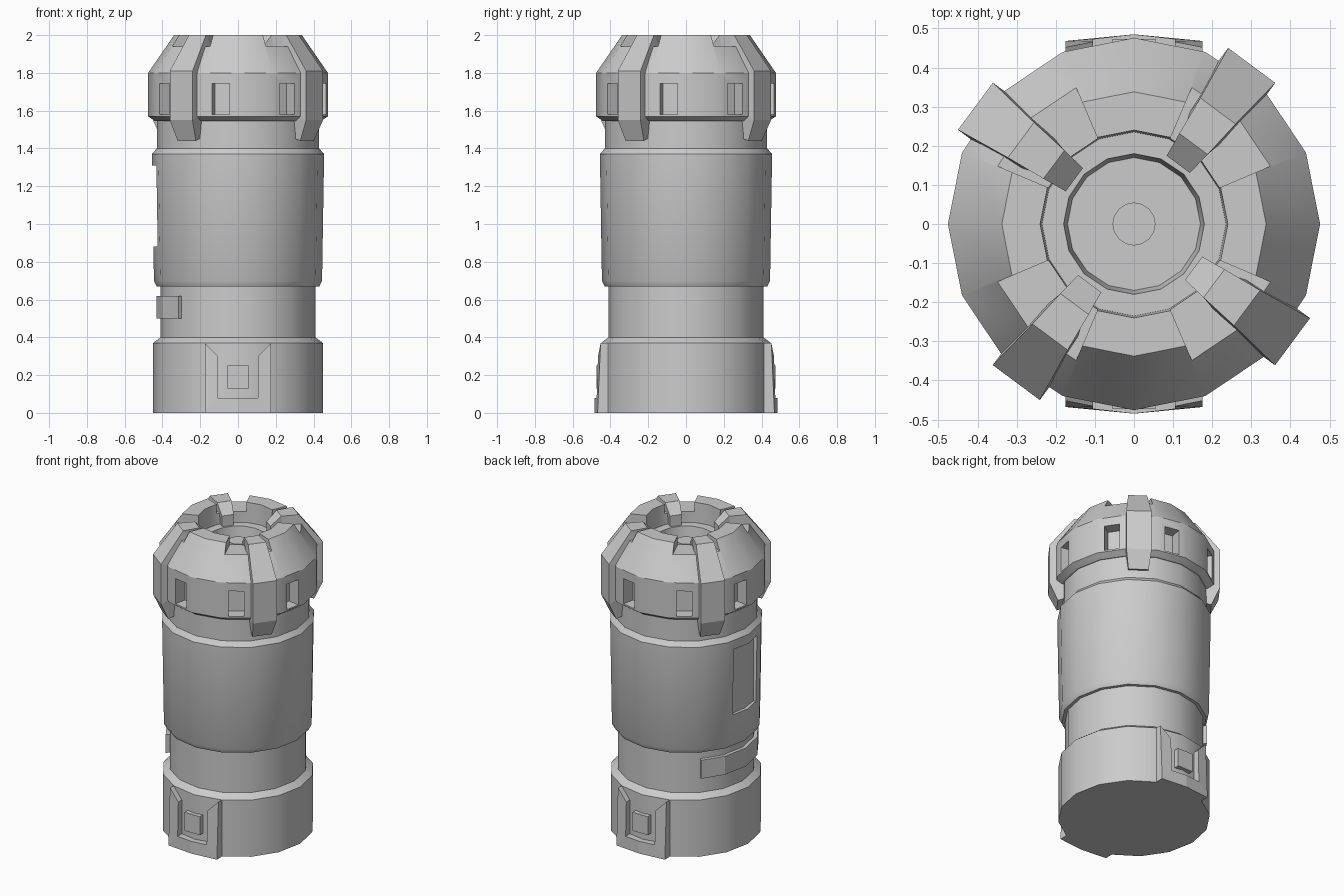
import bpy, bmesh
from math import sin, cos, radians

if "Cube" in bpy.data.objects:
    bpy.data.objects.remove(bpy.data.objects["Cube"])

SIDES = 16


def make(name, verts, faces):
    me = bpy.data.meshes.new(name)
    me.from_pydata(verts, [], faces)
    bm = bmesh.new()
    bm.from_mesh(me)
    bmesh.ops.remove_doubles(bm, verts=bm.verts, dist=1e-5)
    bmesh.ops.dissolve_degenerate(bm, edges=bm.edges, dist=1e-6)
    bmesh.ops.recalc_face_normals(bm, faces=bm.faces)
    bm.to_mesh(me)
    bm.free()
    ob = bpy.data.objects.new(name, me)
    bpy.context.collection.objects.link(ob)
    return ob


def activate(ob):
    bpy.ops.object.select_all(action='DESELECT')
    ob.select_set(True)
    bpy.context.view_layer.objects.active = ob


def smooth(ob):
    activate(ob)
    bpy.ops.object.shade_smooth_by_angle(angle=radians(28))


def cut(ob, cutters):
    for c in cutters:
        c.hide_render = True
        m = ob.modifiers.new("cut", 'BOOLEAN')
        m.operation, m.solver, m.object = 'DIFFERENCE', 'EXACT', c
        activate(ob)
        bpy.ops.object.modifier_apply(modifier=m.name)
        bpy.data.objects.remove(c)


def lathe(name, prof):
    n = len(prof)
    verts = [(r * cos(radians(i * 22.5)), r * sin(radians(i * 22.5)), z)
             for i in range(SIDES) for r, z in prof]
    faces = []
    for i in range(SIDES):
        a, b = i * n, (i + 1) % SIDES * n
        for j in range(n - 1):
            q = [a + j, b + j, b + j + 1, a + j + 1]
            if prof[j][0] == 0:
                q = [a + j, b + j + 1, a + j + 1]
            elif prof[j + 1][0] == 0:
                q = [a + j, b + j, a + j + 1]
            faces.append(q)
    return make(name, verts, faces)


def sweep(name, rings):
    """Closed solid through a list of four-point sections."""
    verts = [v for ring in rings for v in ring]
    faces = [(0, 1, 2, 3), tuple(len(verts) - 4 + k for k in range(4))]
    for i in range(len(rings) - 1):
        for k in range(4):
            a, b = 4 * i + k, 4 * i + (k + 1) % 4
            faces.append((a, b, b + 4, a + 4))
    return make(name, verts, faces)


def sector(name, r0, r1, z0, z1, angles):
    rings = []
    for d in angles:
        c, s = cos(radians(d)), sin(radians(d))
        rings.append([(r * c, r * s, z) for r, z in
                      ((r0, z0), (r1, z0), (r1, z1), (r0, z1))])
    return sweep(name, rings)


def radial_box(name, r0, r1, w, z0, z1, deg):
    c, s = cos(radians(deg)), sin(radians(deg))
    return sweep(name, [[(r * c - t * s, r * s + t * c, z) for t, z in
                         ((-w, z0), (w, z0), (w, z1), (-w, z1))] for r in (r0, r1)])


# Main canister body with recessed side panel
body = lathe("canister_body", [
    (0, 0), (.45, 0), (.45, .37), (.41, .40), (.41, .67), (.43, .67), (.445, .70),
    (.456, 1.37), (.43, 1.40), (.43, 1.56), (0, 1.56)])
cut(body, [sector("panel_cutter", .425, .6, .88, 1.31, (164, 180, 195))])
smooth(body)

# Curved clip on the lower neck
sector("neck_clip", .39, .432, .50, .62, (137, 157.5, 180, 202.5, 223))

# Cap with open top, central post, windows and rim notches
cap = lathe("cap", [
    (0, 1.545), (.44, 1.545), (.476, 1.57), (.476, 1.80), (.338, 2.0), (.24, 2.0),
    (.235, 1.87), (.18, 1.87), (.17, 1.80), (.11, 1.80), (.055, 1.80),
    (.055, 1.86), (0, 1.86)])
cutters = [radial_box("window_cutter", .39, .6, .047, 1.58, 1.745, 11.25 + 78.75 + 11.25 * -1 + 45 * k)
           for k in range(8)]
cutters += [sector("notch_cutter", .20, .6, 1.94, 2.2,
                   [45 + 90 * k + d for d in (-22, 0, 22)]) for k in range(4)]
cut(cap, cutters)
smooth(cap)

# Four claws gripping the cap: outer r, z, inner r, z, half width
CLAW = [(.455, 1.44, .40, 1.46, .06), (.505, 1.55, .43, 1.58, .075),
        (.505, 1.81, .43, 1.79, .075), (.36, 2.0, .30, 1.92, .056),
        (.255, 2.0, .27, 1.92, .045), (.19, 1.94, .25, 1.90, .037),
        (.19, 1.85, .25, 1.85, .035)]
for k in range(4):
    a = radians(53.4 + 90 * k)
    c, s = cos(a), sin(a)
    sweep(f"claw_{k + 1}", [
        [(r * c - t * s, r * s + t * c, z) for r, z, t in
         ((ro, zo, -w), (ro, zo, w), (ri, zi, w), (ri, zi, -w))]
        for ro, zo, ri, zi, w in CLAW])

# U-shaped base brackets with a square button, front and back
HALF = [(0, 0, .485), (.175, 0, .468), (.175, .37, .452),
        (.105, .30, .466), (.105, .08, .473), (0, .08, .485)]
for label, sy in (("front", -1), ("back", 1)):
    for side, sx in (("left", -1), ("right", 1)):
        v = [(sx * x, sy * y, z) for x, z, y in HALF] + [(sx * x, sy * .40, z) for x, z, y in HALF]
        f = [(0, 1, 4, 5), (1, 2, 3, 4), (6, 7, 10, 11), (7, 8, 9, 10)]
        f += [(i, (i + 1) % 6, (i + 1) % 6 + 6, i + 6) for i in range(6)]
        make(f"{label}_bracket_{side}", v, f)
    radial_box(f"{label}_button", .42, .473, .055, .13, .25, 90 * sy)
